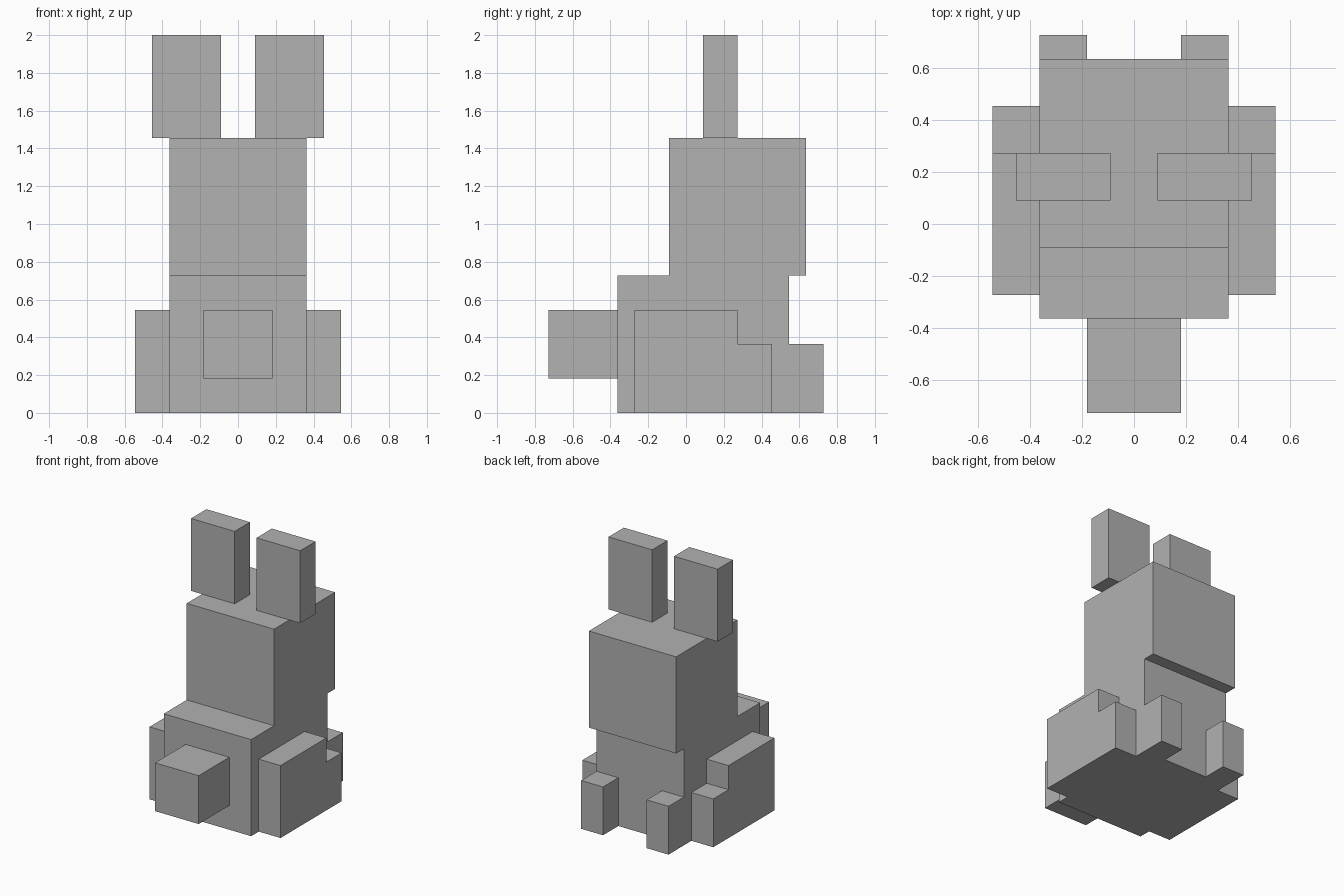
import bpy
import bmesh
from mathutils import Matrix, Vector

old = bpy.data.objects.get("Cube")
if old:
    bpy.data.objects.remove(old, do_unlink=True)

U = 2 / 22  # one block unit

grey = bpy.data.materials.new("plain_grey")
grey.use_nodes = True
colour = (0.445, 0.445, 0.445, 1)
grey.diffuse_color = colour
grey.node_tree.nodes["Principled BSDF"].inputs["Base Color"].default_value = colour


def box(name, low, high):
    """Box between two corners, given in block units."""
    low, high = Vector(low) * U, Vector(high) * U
    bm = bmesh.new()
    bmesh.ops.create_cube(bm, size=1, matrix=Matrix.Diagonal((*(high - low), 1)))
    mesh = bpy.data.meshes.new(name)
    bm.to_mesh(mesh)
    bm.free()
    mesh.materials.append(grey)
    obj = bpy.data.objects.new(name, mesh)
    obj.location = (low + high) / 2
    bpy.context.collection.objects.link(obj)
    return obj


def pair(name, low, high):
    """A box on the left (+x) and its mirror on the right."""
    box("left_" + name, low, high)
    box("right_" + name, (-high[0], *low[1:]), (-low[0], *high[1:]))


# Trunk, head and tail
box("body", (-4, -4, 0), (4, 6, 8))
box("head", (-4, -1, 8), (4, 7, 16))
box("tail", (-2, -8, 2), (2, -4, 6))

# Ears and limbs
pair("ear", (1, 1, 16), (5, 3, 22))
pair("haunch", (4, -3, 0), (6, 3, 6))
pair("hind_foot", (4, 3, 0), (6, 5, 4))
pair("fore_paw", (2, 6, 0), (4, 8, 4))
